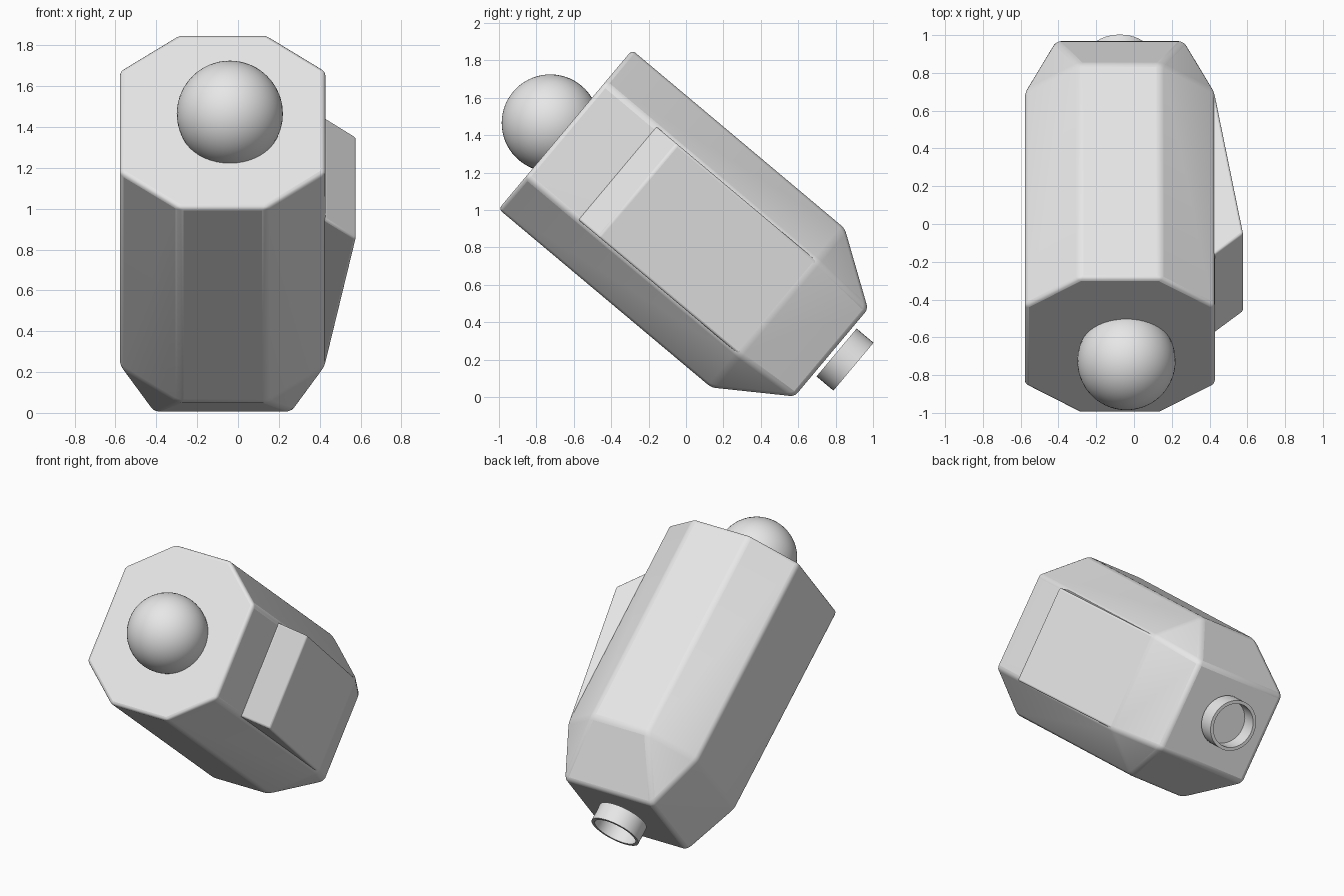
import bpy, bmesh, math
from mathutils import Matrix, Vector

cube = bpy.data.objects.get("Cube")
if cube:
    bpy.data.objects.remove(cube, do_unlink=True)

grey = bpy.data.materials.new("light grey")
grey.use_nodes = True
grey.diffuse_color = (0.8, 0.8, 0.8, 1)
grey.node_tree.nodes["Principled BSDF"].inputs["Base Color"].default_value = (0.8, 0.8, 0.8, 1)

# Shared tilted frame: origin at the middle of the front face, local +z points out of it
FRAME = Matrix.Translation((-0.075, -0.645, 1.43)) @ Matrix.Rotation(math.radians(50), 4, 'X')


def make_object(name, bm, bevel=0.0, angle=30):
    bmesh.ops.recalc_face_normals(bm, faces=bm.faces[:])
    mesh = bpy.data.meshes.new(name)
    bm.to_mesh(mesh)
    bm.free()
    mesh.materials.append(grey)
    obj = bpy.data.objects.new(name, mesh)
    obj.matrix_world = FRAME
    bpy.context.collection.objects.link(obj)
    if bevel:
        mod = obj.modifiers.new("soft edges", 'BEVEL')
        mod.width = bevel
        mod.segments = 3
        mod.limit_method = 'ANGLE'
        mod.angle_limit = math.radians(15)
    bpy.ops.object.select_all(action='DESELECT')
    obj.select_set(True)
    bpy.context.view_layer.objects.active = obj
    bpy.ops.object.shade_smooth_by_angle(angle=math.radians(angle))
    return obj


def hull(points):
    bm = bmesh.new()
    for p in points:
        bm.verts.new(p)
    bmesh.ops.convex_hull(bm, input=bm.verts[:])
    bmesh.ops.dissolve_limit(bm, angle_limit=math.radians(1),
                             verts=bm.verts[:], edges=bm.edges[:])
    return bm


# Eight-sided body that tapers to a rectangle at the back
LENGTH, TAPER_END = 1.484, 1.856
signs = [(sx, sy) for sx in (-1, 1) for sy in (-1, 1)]
corners = []
for sx, sy in signs:
    for depth in (0, LENGTH):
        corners += [(sx * 0.215, sy * 0.555, -depth), (sx * 0.503, sy * 0.328, -depth)]
    corners.append((sx * 0.34, sy * 0.305, -TAPER_END))
make_object("body", hull(corners), bevel=0.022)

# Wedge-shaped side panel on the left
outline = [(0.45, 0.36), (0.5, 0.36), (0.653, 0.507), (0.5, LENGTH), (0.45, LENGTH)]
wedge = hull([(x, y, -d) for x, d in outline for y in (-0.325, 0.325)])
make_object("side_wedge", wedge, bevel=0.012)

# Round ball set into the front face
bm = bmesh.new()
bmesh.ops.create_uvsphere(bm, u_segments=48, v_segments=32, radius=0.26,
                          matrix=Matrix.Translation((0.035, -0.025, 0.084)))
make_object("front_ball", bm, angle=60)

# Shallow open cup floating just behind the tapered end
bm = bmesh.new()
top, end = -1.877, -1.995
profile = [(0, top), (0.167, top), (0.167, end), (0.145, end), (0.145, top - 0.01), (0, top - 0.01)]
verts = [bm.verts.new((r, 0, z)) for r, z in profile]
edges = [bm.edges.new(pair) for pair in zip(verts, verts[1:])]
bmesh.ops.spin(bm, geom=verts + edges, cent=(0, 0, 0), axis=(0, 0, 1),
               angle=math.tau, steps=40)
bmesh.ops.remove_doubles(bm, verts=bm.verts[:], dist=0.0001)
bmesh.ops.translate(bm, verts=bm.verts[:], vec=Vector((0, 0.019, 0)))
make_object("rear_cup", bm)
